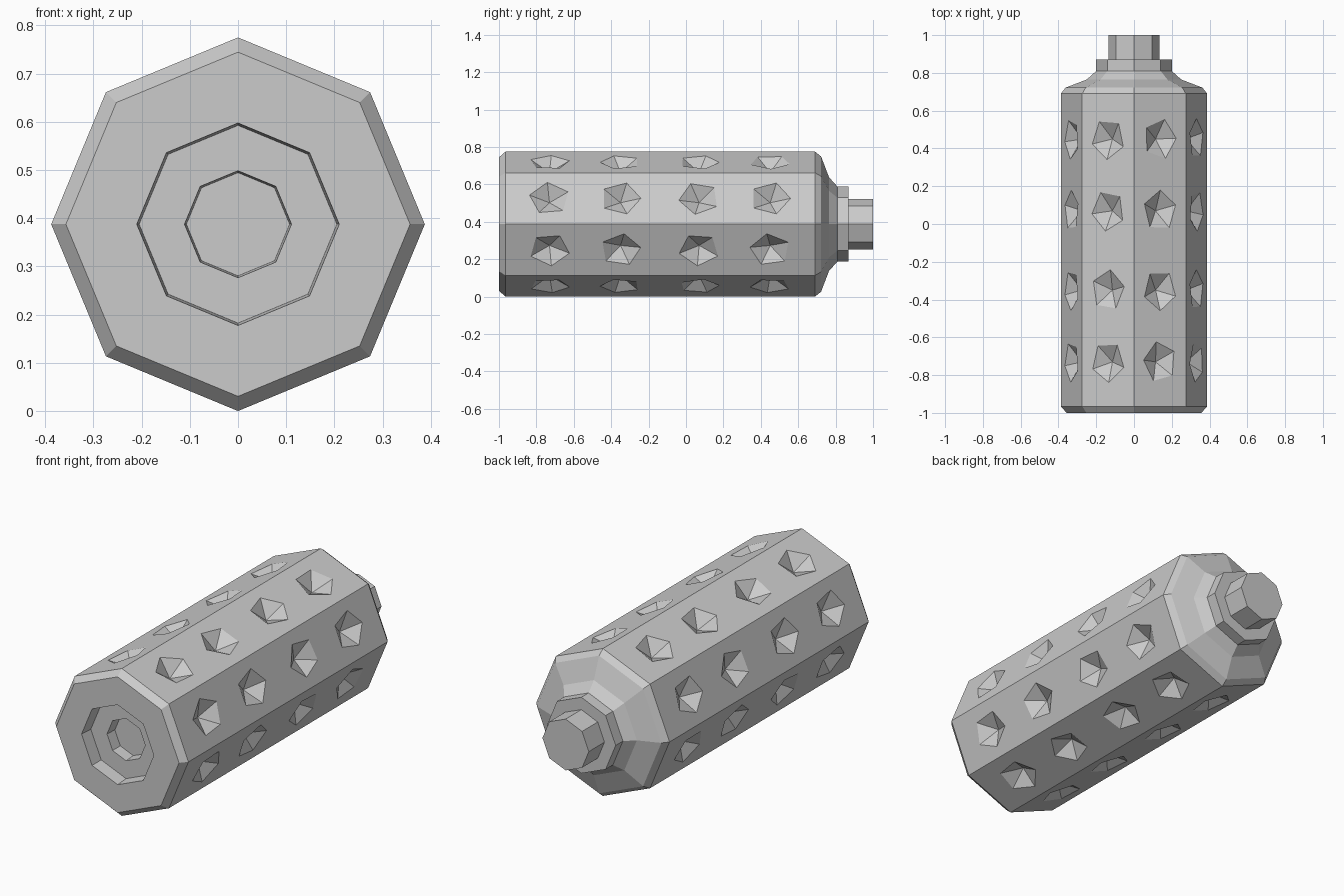
import bpy, bmesh, math, random
from mathutils import Vector, Matrix

if "Cube" in bpy.data.objects:
    bpy.data.objects.remove(bpy.data.objects["Cube"])

random.seed(4)
R = 0.3875          # octagon corner radius, also axis height
SIDES = 8


def make_object(name, bm):
    bmesh.ops.recalc_face_normals(bm, faces=bm.faces)
    mesh = bpy.data.meshes.new(name)
    bm.to_mesh(mesh)
    bm.free()
    ob = bpy.data.objects.new(name, mesh)
    bpy.context.collection.objects.link(ob)
    return ob


def lathe(name, profile):
    """Closed octagonal solid from (y, radius) rings along the y axis."""
    bm = bmesh.new()
    rings = []
    for y, r in profile:
        rings.append([bm.verts.new((r * math.sin(i * math.tau / SIDES), y,
                                    R + r * math.cos(i * math.tau / SIDES)))
                      for i in range(SIDES)])
    for a, b in zip(rings, rings[1:]):
        for i in range(SIDES):
            j = (i + 1) % SIDES
            bm.faces.new((a[i], a[j], b[j], b[i]))
    bm.faces.new(rings[0])
    bm.faces.new(rings[-1])
    return make_object(name, bm)


# Grip: stepped front recess, long octagonal body, shoulder, collar and stub
handle = lathe("handle_body", [
    (-0.87, 0.107), (-0.93, 0.111), (-0.93, 0.205), (-1.0, 0.21),
    (-1.0, 0.357), (-0.965, R), (0.69, R), (0.722, 0.362),
    (0.765, 0.25), (0.81, 0.20), (0.87, 0.20), (0.87, 0.135), (1.0, 0.135)])

# Five-sided pyramid dents, four on each long side, turned at random
DEPTH, OUT, DENT = 0.06, 0.02, 0.109
bm = bmesh.new()
apothem = R * math.cos(math.pi / SIDES)
for side in range(SIDES):
    ang = (side + 0.5) * math.tau / SIDES
    normal = Vector((math.sin(ang), 0, math.cos(ang)))
    along = Vector((0, 1, 0))
    across = normal.cross(along)
    for y in (-0.73, -0.35, 0.07, 0.45):
        centre = Vector((0, y, R)) + normal * apothem
        turn = random.uniform(0, math.tau)
        r = DENT * (DEPTH + OUT) / DEPTH
        rim = []
        for k in range(5):
            a = turn + k * math.tau / 5
            rim.append(bm.verts.new(centre + normal * OUT
                                    + along * (r * math.cos(a))
                                    + across * (0.86 * r * math.sin(a))))
        tip = bm.verts.new(centre - normal * DEPTH)
        bm.faces.new(rim)
        for k in range(5):
            bm.faces.new((rim[k], rim[(k + 1) % 5], tip))
cutter = make_object("dent_cutter", bm)
cutter.hide_render = True

# Carve the dents and discard the cutter
mod = handle.modifiers.new("dents", 'BOOLEAN')
mod.operation = 'DIFFERENCE'
mod.solver = 'EXACT'
mod.use_self = True
mod.object = cutter
bpy.context.view_layer.objects.active = handle
handle.select_set(True)
bpy.ops.object.modifier_apply(modifier=mod.name)
bpy.data.objects.remove(cutter, do_unlink=True)
